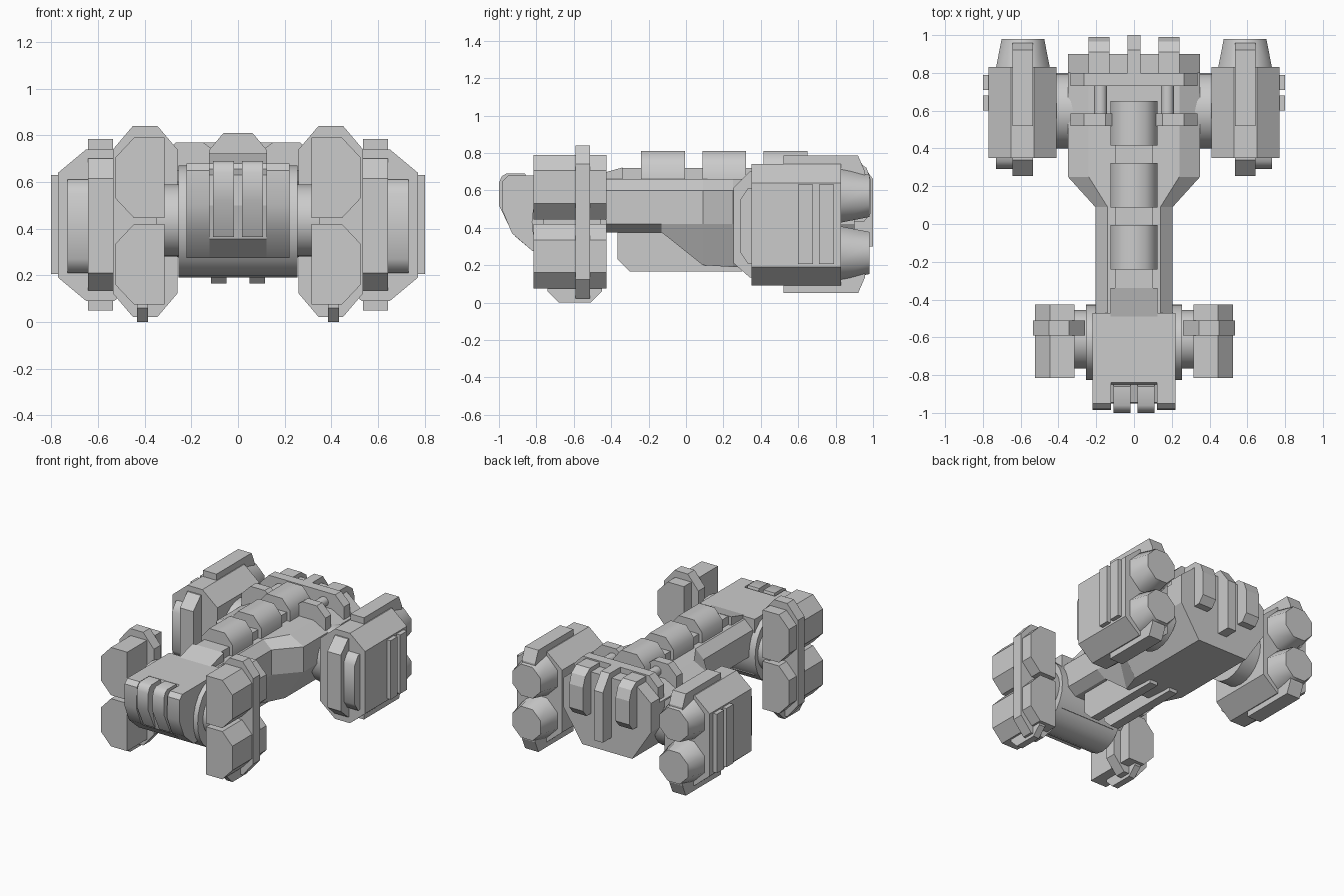
import bpy, bmesh, math
from mathutils import Vector

if "Cube" in bpy.data.objects:
    bpy.data.objects.remove(bpy.data.objects["Cube"])


def finish(name, bm, mirror=False, smooth=None):
    bmesh.ops.recalc_face_normals(bm, faces=bm.faces)
    me = bpy.data.meshes.new(name)
    bm.to_mesh(me)
    bm.free()
    ob = bpy.data.objects.new(name, me)
    bpy.context.collection.objects.link(ob)
    if smooth:
        me.shade_smooth()
        me.set_sharp_from_angle(angle=math.radians(smooth))
    if mirror:
        ob.modifiers.new("mirror", 'MIRROR').use_mirror_merge = False
    return ob


def loft(name, rings, mirror=False, smooth=None):
    bm = bmesh.new()
    vs = [[bm.verts.new(p) for p in r] for r in rings]
    n = len(rings[0])
    for a, b in zip(vs, vs[1:]):
        for i in range(n):
            j = (i + 1) % n
            bm.faces.new((a[i], a[j], b[j], b[i]))
    bm.faces.new(vs[0][::-1])
    bm.faces.new(vs[-1])
    return finish(name, bm, mirror, smooth)


def prism_x(name, yz, x0, x1, mirror=False, smooth=None):
    return loft(name, [[(x, y, z) for y, z in yz] for x in (x0, x1)], mirror, smooth)


def prism_y(name, xz, y0, y1, mirror=False, smooth=None):
    return loft(name, [[(x, y, z) for x, z in xz] for y in (y0, y1)], mirror, smooth)


def both(half):
    """Close a right-hand half outline with its mirror image."""
    return half + [(-x, z) for x, z in reversed(half)]


def rect(a0, a1, b0, b1):
    return [(a0, b0), (a1, b0), (a1, b1), (a0, b1)]


def octagon(a0, a1, b0, b1, ca, cb):
    return [(a0 + ca, b0), (a1 - ca, b0), (a1, b0 + cb), (a1, b1 - cb),
            (a1 - ca, b1), (a0 + ca, b1), (a0, b1 - cb), (a0, b0 + cb)]


def circle(u, v, ru, rv, n, off=0.0):
    return [(u + ru * math.cos(2 * math.pi * (i + off) / n),
             v + rv * math.sin(2 * math.pi * (i + off) / n)) for i in range(n)]


# Hull: slim neck flaring into the deep rear body
def hull_section(y, top, side, bottom, zb):
    return [(x, y, z) for x, z in both([(top, .66), (side, .60), (side, .42), (bottom, zb)])]


loft("hull", [hull_section(*s) for s in (
    (-.50, .14, .205, .14, .375), (-.13, .14, .205, .14, .375),
    (.09, .14, .205, .14, .20), (.25, .24, .35, .20, .19), (.85, .24, .35, .20, .19))])
prism_y("stern_block", both([(.23, .73), (.35, .63), (.35, .42), (.20, .19)]), .80, .90)

# Head with a recess in the front for the grille bars
chin = [(-.93, .37), (-.82, .275), (-.47, .275), (-.47, .68)]
prism_x("head_side", [(-.95, .68), (-.98, .65), (-.985, .50)] + chin, .122, .22, True, 40)
prism_x("head_centre", [(-.84, .68), (-.85, .655), (-.945, .63), (-.95, .50), (-.915, .355),
                        (-.82, .275), (-.47, .275), (-.47, .68)], -.122, .122)
prism_x("grille_bar", [(-.85, .66), (-.86, .69), (-.96, .69), (-.985, .675), (-1, .64),
                       (-1, .52), (-.925, .365), (-.88, .40)], .018, .108, True, 40)
prism_x("neck_drum", circle(-.625, .43, .20, .24, 24), -.255, .255, smooth=30)

# Spine with raised plates
prism_x("spine", [(-.49, .66), (-.49, .68), (-.34, .72), (.65, .72), (.65, .63), (-.49, .63)], -.10, .10)
prism_x("spine_ramp", [(-.49, .66), (-.49, .68), (-.34, .722), (-.34, .66)], -.125, .125)
for i, y in enumerate((-.24, .087, .415)):
    prism_y("spine_plate_%d" % (i + 1), both([(.062, .81), (.125, .735), (.125, .64)]), y, y + .235, smooth=60)

# Belly rails
prism_x("belly_rail", [(-.365, .40), (-.365, .23), (-.30, .165), (.30, .165), (.30, .40)], .05, .115, True)

# Engine deck collars, rods and stern fins
prism_y("rear_collar", both([(.265, .77), (.335, .70), (.335, .55)]), .73, .80)
prism_y("front_collar", [(.11, .60), (.11, .74), (.15, .77), (.265, .77), (.335, .70), (.335, .55)],
        .52, .585, True)
prism_y("deck_rod", circle(.177, .70, .035, .035, 12), .57, .74, True, 35)
prism_x("stern_fin_centre", [(.80, .77), (.92, .77), (1, .66), (1, .30), (.88, .30), (.80, .60)], -.035, .035)
prism_x("stern_fin_side", [(.80, .76), (.91, .76), (.965, .72), (.99, .65), (.99, .48), (.95, .43),
                           (.85, .43), (.80, .60)], .13, .24, True)

# Rear engine pods
prism_x("rear_shoulder", circle(.60, .415, .20, .20, 24), .30, .45, True, 30)
prism_y("rear_pod", octagon(.41, .77, .09, .74, .12, .10), .35, .83, True)
for label, z in (("upper", .57), ("lower", .265)):
    loft("nozzle_" + label, [[(x, y, zz) for x, zz in circle(.588, z, r, r, 8, .5)]
                             for y, r in ((.80, .16), (.98, .122))], True, 50)
fin = [(.52, .70), (.52, .785), (.92, .785), (.957, .70), (.957, .62), (.80, .62)]
prism_x("pod_fin_upper", fin, .536, .643, True)
prism_x("pod_fin_lower", [(y, .835 - z) for y, z in fin], .536, .643, True)
prism_x("pod_front_band", [(.38, .70), (.34, .70), (.255, .615), (.255, .21), (.34, .135), (.38, .135)],
        .536, .643, True)
prism_x("pod_front_plate", [(.38, .61), (.33, .61), (.29, .55), (.29, .27), (.33, .21), (.38, .21)],
        .60, .73, True, 60)
for i, y in enumerate((.60, .71)):
    prism_x("pod_side_strip_%d" % (i + 1), rect(y, y + .08, .205, .63), .75, .80, True)

# Front twin pods, their clamp band and foot
prism_x("front_shoulder", circle(-.61, .435, .155, .155, 24), .20, .35, True, 30)
for label, z in (("upper", .445), ("lower", .075)):
    t = z + .345
    prism_y("front_pod_" + label, [(.315, z), (.445, z), (.525, z + .085), (.525, t - .085),
                                   (.445, t), (.315, t)], -.815, -.425, True)
prism_y("clamp_band", octagon(.26, .535, .022, .84, .085, .10), -.59, -.512, True)
prism_x("front_foot", [(-.74, .08), (-.74, .06), (-.68, 0), (-.51, 0), (-.45, .06), (-.45, .08)],
        .385, .432, True)
